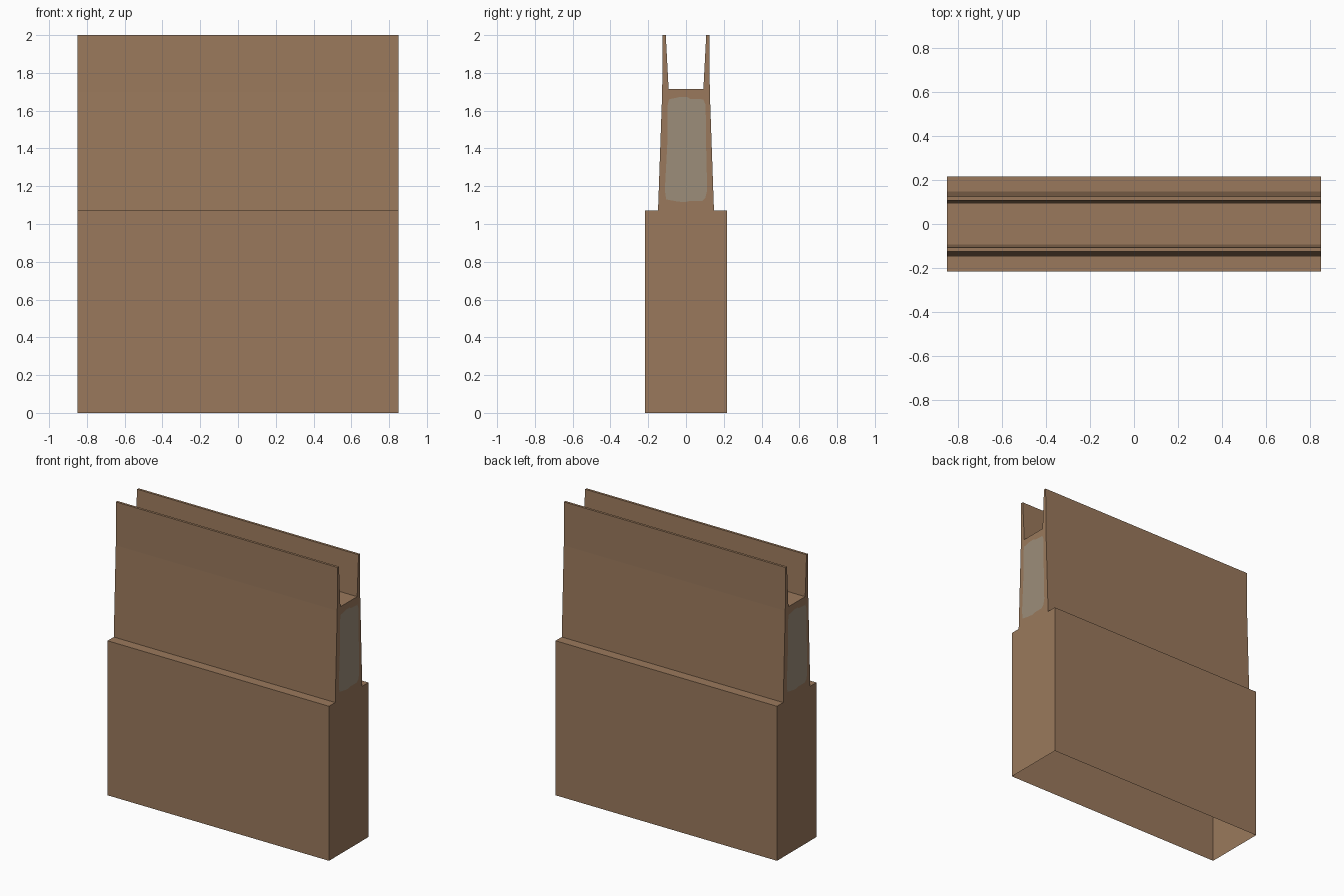
import bpy, bmesh

if "Cube" in bpy.data.objects:
    bpy.data.objects.remove(bpy.data.objects["Cube"])

HALF = 0.85  # half length along x


def material(name, srgb):
    lin = [((c / 255 + 0.055) / 1.055) ** 2.4 for c in srgb]
    m = bpy.data.materials.new(name)
    m.diffuse_color = (*lin, 1)
    m.use_nodes = True
    m.node_tree.nodes["Principled BSDF"].inputs["Base Color"].default_value = m.diffuse_color
    return m


def make_object(name, bm, mat):
    mesh = bpy.data.meshes.new(name)
    bm.to_mesh(mesh)
    bm.free()
    mesh.materials.append(mat)
    ob = bpy.data.objects.new(name, mesh)
    bpy.context.collection.objects.link(ob)
    return ob


brown = material("brown", (154, 121, 92))
grey = material("stone_grey", (156, 141, 122))

# Wall body: half cross-section (y, z), mirrored, run along x, open underneath
half = [(0.216, 0), (0.216, 1.072), (0.148, 1.072), (0.126, 1.70),
        (0.124, 2.0), (0.107, 2.0), (0.092, 1.715)]
profile = half + [(-y, z) for y, z in reversed(half)]

bm = bmesh.new()
ends = [[bm.verts.new((x, y, z)) for y, z in profile] for x in (-HALF, HALF)]
left, right = ends
bm.faces.new(left[::-1])
bm.faces.new(right)
for i in range(len(profile) - 1):
    bm.faces.new((left[i], left[i + 1], right[i + 1], right[i]))
make_object("wall_body", bm, brown)

# Painted panels with worn rounded corners on both ends
outline = [(-0.105, 1.13), (-0.05, 1.12), (-0.01, 1.115), (0.02, 1.122),
           (0.085, 1.122), (0.103, 1.14), (0.112, 1.18), (0.106, 1.44),
           (0.104, 1.63), (0.092, 1.66), (0.02, 1.663), (0.005, 1.673),
           (-0.03, 1.673), (-0.09, 1.66), (-0.099, 1.62), (-0.097, 1.46),
           (-0.112, 1.18)]
for name, side in (("right_end_panel", 1), ("left_end_panel", -1)):
    bm = bmesh.new()
    # turned half a revolution for the left end
    verts = [bm.verts.new((side * (HALF + 0.002), side * y, z)) for y, z in outline]
    bm.faces.new(verts)
    make_object(name, bm, grey)
